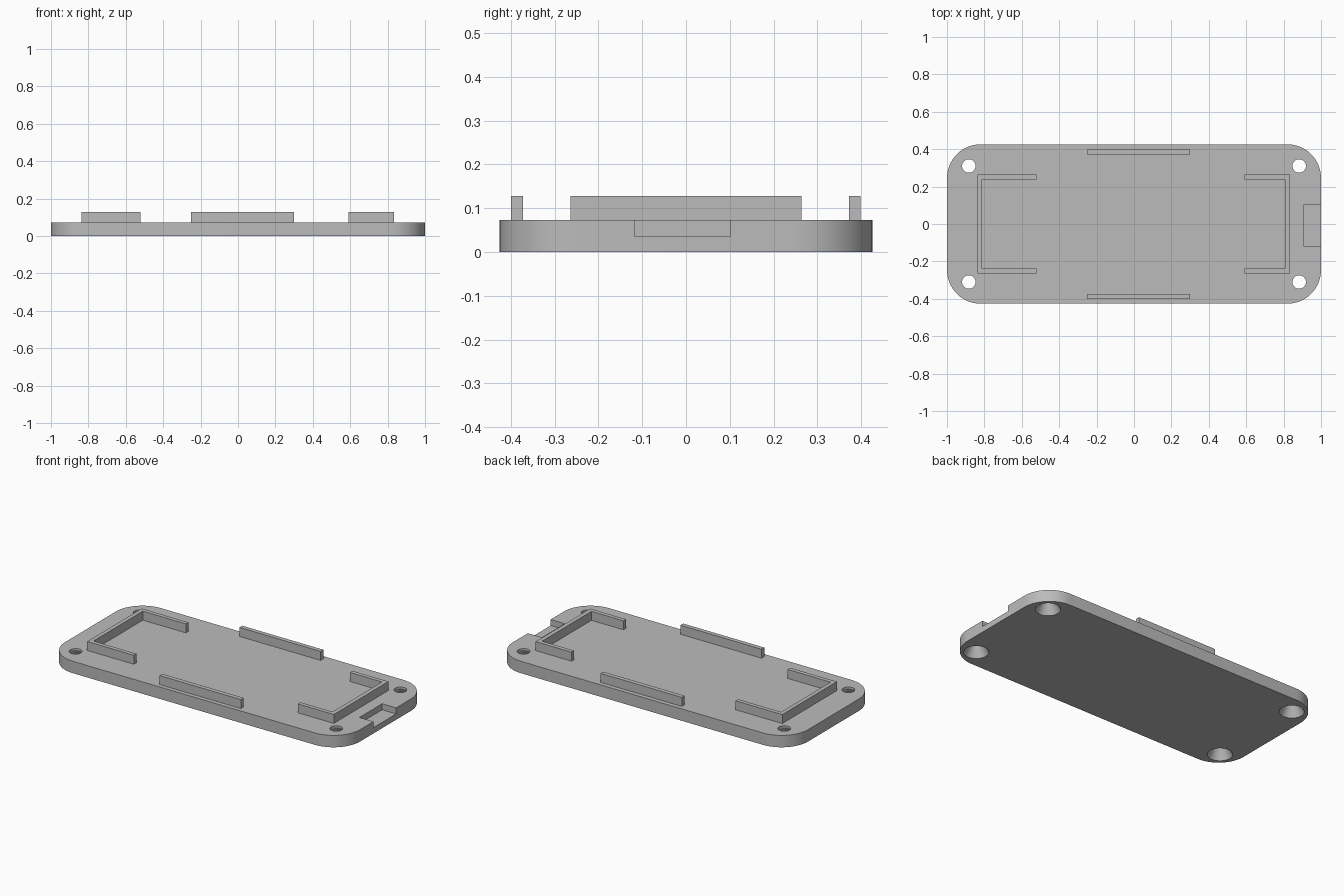
import bpy
import bmesh
from math import cos, sin, pi, radians

if "Cube" in bpy.data.objects:
    bpy.data.objects.remove(bpy.data.objects["Cube"])

grey = bpy.data.materials.new("plain grey")
grey.use_nodes = True
COLOUR = (0.5, 0.5, 0.5, 1)
grey.diffuse_color = COLOUR
grey.node_tree.nodes["Principled BSDF"].inputs["Base Color"].default_value = COLOUR

BASE_H, RIM_H = 0.073, 0.128


def loft(name, rings):
    """Closed solid through a stack of (outline, z) rings."""
    bm = bmesh.new()
    loops = [[bm.verts.new((x, y, z)) for x, y in pts] for pts, z in rings]
    n = len(loops[0])
    for a, b in zip(loops, loops[1:]):
        for i in range(n):
            j = (i + 1) % n
            bm.faces.new((a[i], a[j], b[j], b[i]))
    bm.faces.new(loops[0][::-1])
    bm.faces.new(loops[-1])
    bmesh.ops.recalc_face_normals(bm, faces=bm.faces)
    mesh = bpy.data.meshes.new(name)
    bm.to_mesh(mesh)
    bm.free()
    mesh.materials.append(grey)
    obj = bpy.data.objects.new(name, mesh)
    bpy.context.collection.objects.link(obj)
    return obj


def rect(x0, x1, y0, y1):
    return [(x0, y0), (x1, y0), (x1, y1), (x0, y1)]


def circle(cx, cy, r, n=40):
    return [(cx + r * cos(2 * pi * i / n), cy + r * sin(2 * pi * i / n)) for i in range(n)]


def rounded(hx, hy, r, n=16):
    pts = []
    for k, (sx, sy) in enumerate([(1, 1), (-1, 1), (-1, -1), (1, -1)]):
        for i in range(n + 1):
            a = pi / 2 * (k + i / n)
            pts.append((sx * (hx - r) + r * cos(a), sy * (hy - r) + r * sin(a)))
    return pts


# Rounded base plate
plate = loft("base_plate", [(rounded(1, 0.426, 0.18), 0), (rounded(1, 0.426, 0.18), BASE_H)])

# Cutters: countersunk screw holes and the connector notch
cutters = []
for sx in (-1, 1):
    for sy in (-1, 1):
        profile = [(0.074, -0.01), (0.07, 0), (0.036, 0.063), (0.036, 0.1)]
        cutters.append(loft("hole_cutter", [(circle(sx * 0.883, sy * 0.31, r), z) for r, z in profile]))
notch = rect(0.905, 1.1, -0.118, 0.102)
cutters.append(loft("notch_cutter", [(notch, 0.036), (notch, 0.2)]))

bpy.ops.object.select_all(action="DESELECT")
bpy.context.view_layer.objects.active = plate
plate.select_set(True)
for cutter in cutters:
    cutter.hide_render = True
    cut = plate.modifiers.new("cut", "BOOLEAN")
    cut.operation = "DIFFERENCE"
    cut.solver = "EXACT"
    cut.object = cutter
    bpy.ops.object.modifier_apply(modifier=cut.name)
    bpy.data.objects.remove(cutter)
bpy.ops.object.shade_smooth_by_angle(angle=radians(25))


# Raised ribs standing on the plate
def rib(name, outline):
    return loft(name, [(outline, BASE_H), (outline, RIM_H)])


def bracket(name, outer, inner, end, hy=0.264, wall=0.025):
    rib(name, [(outer, -hy), (end, -hy), (end, wall - hy), (inner, wall - hy),
               (inner, hy - wall), (end, hy - wall), (end, hy), (outer, hy)])


bracket("right_bracket", -0.837, -0.812, -0.521)
bracket("left_bracket", 0.834, 0.808, 0.591)
rib("front_rib", rect(-0.251, 0.299, -0.4, -0.373))
rib("back_rib", rect(-0.251, 0.299, 0.372, 0.399))
